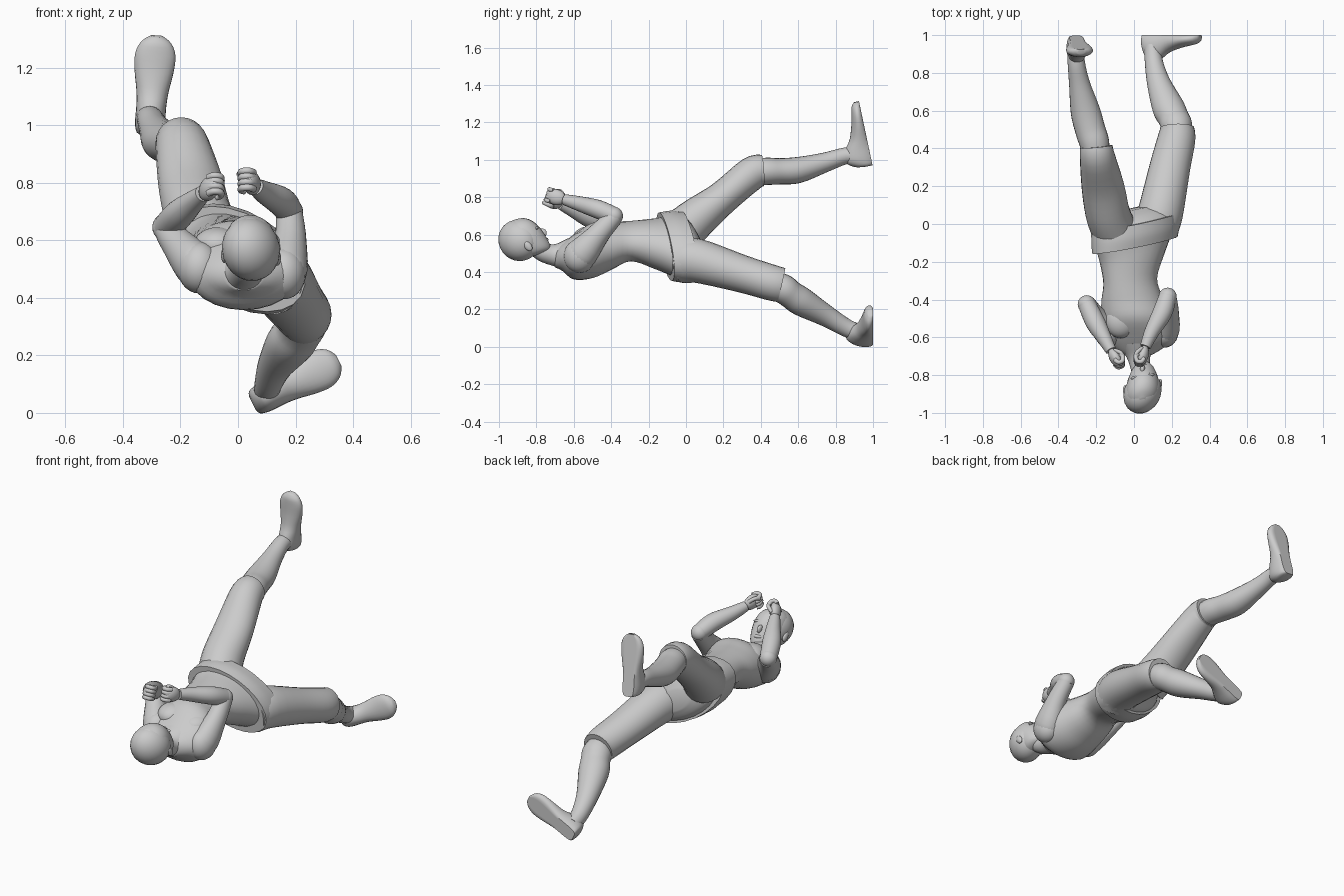
import bpy, bmesh, math
from mathutils import Vector as V, Matrix

SIDES = 24


def finish(name, bm, angle=50):
    bmesh.ops.recalc_face_normals(bm, faces=bm.faces)
    me = bpy.data.meshes.new(name)
    bm.to_mesh(me)
    bm.free()
    ob = bpy.data.objects.new(name, me)
    bpy.context.collection.objects.link(ob)
    bpy.ops.object.select_all(action='DESELECT')
    ob.select_set(True)
    bpy.context.view_layer.objects.active = ob
    bpy.ops.object.shade_smooth_by_angle(angle=math.radians(angle))
    return ob


def spline(rows, n=4):
    """Catmull-Rom through tuples of numbers."""
    out = []
    for i in range(len(rows) - 1):
        p = [V(rows[max(0, min(len(rows) - 1, i + k))]) for k in (-1, 0, 1, 2)]
        for j in range(n):
            t = j / n
            out.append(0.5 * (2 * p[1] + (p[2] - p[0]) * t
                              + (2 * p[0] - 5 * p[1] + 4 * p[2] - p[3]) * t * t
                              + (3 * p[1] - p[0] - 3 * p[2] + p[3]) * t ** 3))
    return out + [V(rows[-1])]


def skin(name, rings):
    bm = bmesh.new()
    loops = [[bm.verts.new(c) for c in r] for r in rings]
    for a, b in zip(loops, loops[1:]):
        for i in range(len(a)):
            j = (i + 1) % len(a)
            bm.faces.new((a[i], a[j], b[j], b[i]))
    bm.faces.new(loops[0])
    bm.faces.new(loops[-1])
    return finish(name, bm)


def ellipse(c, u, v):
    return [c + u * math.cos(2 * math.pi * i / SIDES) + v * math.sin(2 * math.pi * i / SIDES)
            for i in range(SIDES)]


def tube(name, rows, side=(1, 0, 0)):
    """rows: x, y, z, sideways radius, other radius"""
    s = spline(rows)
    rings = []
    for i, r in enumerate(s):
        t = (V(s[min(i + 1, len(s) - 1)][:3]) - V(s[max(i - 1, 0)][:3])).normalized()
        w = t.cross(V(side)).normalized()
        rings.append(ellipse(V(r[:3]), w.cross(t) * r[3], w * r[4]))
    return skin(name, rings)


def ball(name, c, axes, radii):
    """ellipsoid with the given three axes"""
    bm = bmesh.new()
    bmesh.ops.create_uvsphere(bm, u_segments=24, v_segments=14, radius=1)
    m = Matrix([V(a).normalized() * r for a, r in zip(axes, radii)]).transposed().to_4x4()
    m.translation = V(c)
    bm.transform(m)
    return finish(name, bm)


WORLD = ((1, 0, 0), (0, 1, 0), (0, 0, 1))


def trunk(name, rows, yaw=0.2):
    """rows: x, y, z, half width, half depth, roll in degrees"""
    rings = []
    for x, y, z, a, b, roll in spline(rows):
        r = math.radians(roll)
        k = yaw * max(0, roll) / 32
        rings.append(ellipse(V((x, y, z)), V((math.cos(r), k, -math.sin(r))) * a,
                             V((math.sin(r), 0, math.cos(r))) * b))
    return skin(name, rings)


# torso, twisting from level shoulders to rolled hips
trunk("torso", [(.02, -.70, .475, .06, .05, 0), (.02, -.66, .48, .13, .075, 0),
                (.02, -.60, .48, .19, .12, 0), (.01, -.50, .515, .185, .148, 5),
                (-.01, -.40, .54, .165, .127, 10), (-.02, -.30, .565, .145, .105, 15),
                (-.01, -.18, .55, .178, .125, 22), (0, -.08, .535, .22, .14, 30),
                (.01, .0, .535, .235, .145, 32), (.015, .05, .52, .19, .115, 32),
                (.02, .085, .51, .09, .055, 32)])
for x in (-.07, .085):
    ball("pectoral", (x, -.51, .575 - .12 * x), WORLD, (.085, .095, .062))
# wide waistband
trunk("waistband", [(.005, -.11, .535, .25, .152, 31), (.008, -.05, .535, .258, .16, 32),
                    (.01, .015, .535, .264, .155, 32)])

# short trousers and lower legs
tube("left_trouser", [(-.11, -.02, .62, .12, .12), (-.14, .06, .69, .118, .11),
                      (-.165, .20, .80, .113, .09), (-.193, .35, .925, .094, .09),
                      (-.20, .41, .942, .086, .084)])
tube("right_trouser", [(.11, -.03, .46, .12, .12), (.14, .06, .46, .12, .118),
                       (.19, .30, .39, .108, .10), (.225, .45, .345, .10, .096),
                       (.228, .51, .33, .09, .093)])
tube("left_calf", [(-.20, .36, .93, .07, .07), (-.21, .43, .938, .079, .073),
                   (-.232, .50, .938, .08, .07), (-.258, .60, .945, .078, .07),
                   (-.288, .74, .985, .056, .053),
                   (-.305, .85, 1.02, .046, .045), (-.31, .94, 1.025, .045, .045)])
tube("right_calf", [(.23, .47, .335, .07, .07), (.225, .52, .31, .084, .078),
                    (.21, .56, .28, .082, .075),
                    (.18, .62, .24, .085, .077), (.13, .75, .165, .062, .058),
                    (.105, .86, .10, .048, .048), (.10, .94, .07, .045, .045)])


def foot(name, heel, toe, up):
    heel, toe = V(heel), V(toe)
    d, n = (toe - heel).normalized(), V(up).normalized()
    w = d.cross(n)
    size = (toe - heel).length
    rows = [(0, .025, .055), (.03, .044, .10), (.14, .052, .145), (.30, .052, .128),
            (.45, .056, .092), (.65, .068, .068), (.82, .070, .055), (.94, .052, .045), (1, .022, .028)]
    rings = []
    for s, hw, h in spline(rows, 3):
        ring = []
        for i in range(SIDES):
            a = 2 * math.pi * i / SIDES
            ring.append(heel + d * s * size + w * hw * math.cos(a)
                        + n * max(0, h * (.4 + .6 * math.sin(a))))
        rings.append(ring)
    skin(name, rings)


foot("left_shoe", (-.31, .997, .972), (-.282, .925, 1.312), (0, -.98, -.2))
foot("right_shoe", (.05, 1.0, .033), (.35, 1.0, .182), (0, -1, 0))


def arm(side, upper, lower, fist, inward):
    tube(side + "_upper_arm", upper)
    tube(side + "_forearm", lower)
    ball(side + "_elbow", lower[0][:3], WORLD, (.048, .048, .048))
    ball(side + "_shoulder", upper[1][:3], WORLD, (.076, .085, .09))
    # clenched fist: palm, four curled fingers and thumb
    f = V(fist)
    d = (f - V(lower[-1][:3])).normalized()
    p = V((inward, 0, 0))
    p = (p - d * p.dot(d)).normalized()
    s = d.cross(p)
    if s.z < 0:
        s = -s
    ball(side + "_palm", f, (d, p, s), (.055, .03, .042))
    for k in range(4):
        c = f + s * (.03 - .02 * k)
        pts = [c + d * a + p * b for a, b in ((.02, -.014), (.044, -.004), (.046, .02), (.022, .032), (.006, .024))]
        tube(side + "_finger", [(*q, .012, .012) for q in pts], s)
    pts = [f + d * a + p * b + s * c for a, b, c in ((-.03, .012, .024), (0, .03, .037), (.028, .036, .025))]
    tube(side + "_thumb", [(*q, .011, .011) for q in pts], s)


arm("right", [(.12, -.61, .48, .03, .03), (.16, -.57, .485, .076, .085), (.182, -.47, .60, .056, .06),
              (.178, -.38, .70, .046, .048)],
    [(.178, -.385, .70, .047, .047), (.15, -.47, .735, .052, .05), (.095, -.57, .765, .04, .04),
     (.06, -.65, .787, .029, .029)], (.047, -.695, .80), -1)
arm("left", [(-.09, -.61, .49, .03, .03), (-.135, -.57, .505, .076, .085), (-.212, -.48, .59, .056, .06),
             (-.25, -.42, .645, .046, .048)],
    [(-.25, -.425, .645, .047, .047), (-.205, -.52, .69, .052, .05), (-.16, -.60, .73, .04, .04),
     (-.122, -.67, .762, .029, .029)], (-.10, -.708, .78), 1)

# neck and head, chin tucked towards the feet
tube("neck", [(.04, -.82, .535, .045, .04), (.035, -.765, .505, .052, .05),
              (.025, -.70, .49, .064, .06), (.02, -.63, .49, .11, .09)])
HX, F, U = V((.98, .17, -.05)).normalized(), V((0, .80, .60)), V((0, -.60, .80))
HC = V((.045, -.875, .57))
skin("head", [ellipse(HC + U * h + F * o, HX * w, F * d) for h, w, d, o in
              spline([(-.122, .02, .02, .07), (-.112, .044, .042, .06), (-.085, .068, .075, .034),
                      (-.04, .084, .10, .014), (.01, .092, .112, .002), (.06, .085, .10, 0),
                      (.095, .06, .07, 0), (.115, .02, .025, 0)])])
# hair cap, pulled back from the face
ball("hair", HC + U * .010 - F * .015, (HX, F, U), (.103, .108, .112))
ball("nose", HC + F * .110 - U * .033, (HX, F, U), (.013, .022, .024))
ball("lips", HC + F * .103 - U * .075, (HX, F, U), (.024, .012, .011))
for sx in (-1, 1):
    ball("ear", HC + HX * sx * .094 - U * .03 - F * .005, (HX, F, U), (.012, .019, .03))
    ball("brow", HC + HX * sx * .038 + F * .095 + U * .012, (HX, F, U), (.026, .011, .008))
    ball("eye", HC + HX * sx * .037 + F * .089 - U * .012, (HX, F, U), (.017, .012, .009))
